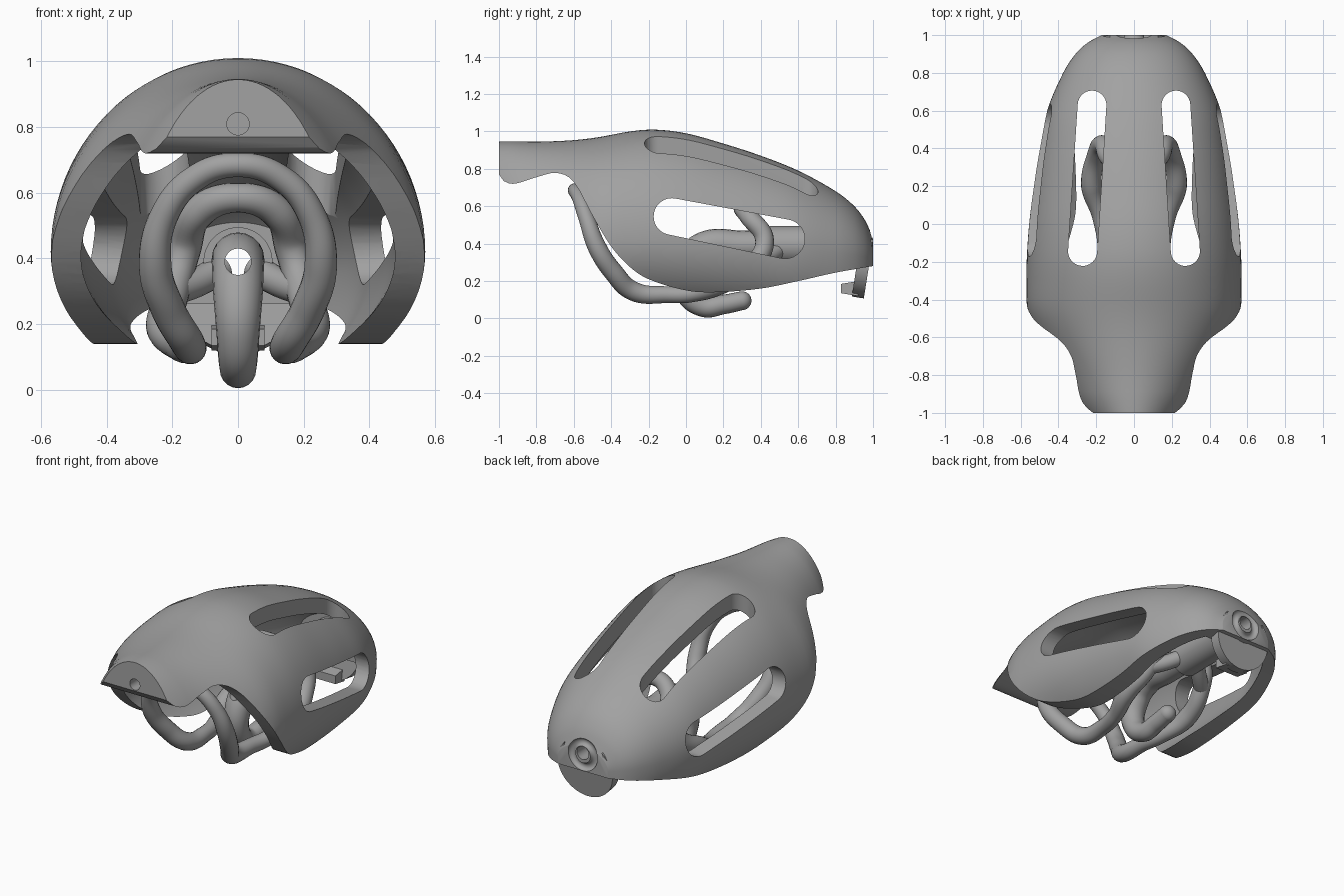
import bpy, bmesh, math
from mathutils import Vector, Matrix

cube = bpy.data.objects.get("Cube")
if cube:
    bpy.data.objects.remove(cube, do_unlink=True)

grey = bpy.data.materials.new("mid grey")
grey.use_nodes = True
grey.diffuse_color = (0.36, 0.36, 0.36, 1)
grey.node_tree.nodes["Principled BSDF"].inputs["Base Color"].default_value = grey.diffuse_color


def activate(ob):
    bpy.ops.object.select_all(action='DESELECT')
    ob.select_set(True)
    bpy.context.view_layer.objects.active = ob


def make(name, bm):
    bmesh.ops.recalc_face_normals(bm, faces=bm.faces)
    me = bpy.data.meshes.new(name)
    bm.to_mesh(me)
    bm.free()
    me.materials.append(grey)
    ob = bpy.data.objects.new(name, me)
    bpy.context.collection.objects.link(ob)
    return ob


def smooth(ob, angle=35):
    activate(ob)
    bpy.ops.object.shade_smooth_by_angle(angle=math.radians(angle))


def cut(ob, cutter):
    cutter.hide_render = True
    mod = ob.modifiers.new("cut", 'BOOLEAN')
    mod.operation = 'DIFFERENCE'
    mod.solver = 'EXACT'
    mod.object = cutter
    activate(ob)
    bpy.ops.object.modifier_apply(modifier=mod.name)
    bpy.data.objects.remove(cutter, do_unlink=True)


def sample(table, y):
    """Smooth interpolation of (y, value, ...) rows."""
    n = len(table)
    i = max(j for j in range(n - 1) if table[j][0] <= y or j == 0)
    a, b = table[i], table[i + 1]
    t = (y - a[0]) / (b[0] - a[0])
    h = b[0] - a[0]

    def slope(j, k):
        p, q = table[max(j - 1, 0)], table[min(j + 1, n - 1)]
        return (q[k] - p[k]) / (q[0] - p[0])
    out = []
    for k in range(1, len(a)):
        out.append((2*t**3 - 3*t*t + 1) * a[k] + (t**3 - 2*t*t + t) * h * slope(i, k)
                   + (3*t*t - 2*t**3) * b[k] + (t**3 - t*t) * h * slope(i + 1, k))
    return out


# Shell stations: y, half width, crown height, height of widest line
STATIONS = [(-1, .29, .945, .42), (-.95, .33, .947, .42), (-.8, .4, .945, .42),
            (-.65, .48, .95, .42), (-.55, .53, .958, .42), (-.45, .565, .972, .42),
            (-.3, .57, 1.0, .42), (-.17, .567, 1.01, .42), (0, .555, .99, .41),
            (.2, .53, .935, .4), (.4, .5, .87, .39), (.6, .46, .79, .37),
            (.8, .375, .68, .35), (.9, .31, .6, .34), (.96, .245, .52, .33), (1, .17, .43, .32)]


def loft(name, y0, y1, inset, rows=56, sides=96):
    bm = bmesh.new()
    rings = []
    for i in range(rows + 1):
        y = y0 + (y1 - y0) * math.sin(i / rows * math.pi / 2)
        w, top, mid = sample(STATIONS, y)
        w, up, down = w - inset, top - mid - inset, .45 - inset
        ring = []
        for j in range(sides):
            a = 2 * math.pi * j / sides
            s = math.sin(a)
            ring.append(bm.verts.new((w * math.cos(a), y, mid + s * (up if s > 0 else down))))
        rings.append(ring)
    for r, q in zip(rings, rings[1:]):
        for j in range(sides):
            k = (j + 1) % sides
            bm.faces.new((r[j], r[k], q[k], q[j]))
    bm.faces.new(rings[0])
    bm.faces.new(rings[-1])
    return make(name, bm)


def prism(name, pts, depth):
    """Extrude a closed outline of 3D points along a vector."""
    bm = bmesh.new()
    face = bm.faces.new([bm.verts.new(p) for p in pts])
    geo = bmesh.ops.extrude_face_region(bm, geom=[face])
    bmesh.ops.translate(bm, vec=depth, verts=[v for v in geo["geom"] if isinstance(v, bmesh.types.BMVert)])
    return make(name, bm)


def capsule(a, b, ra, rb, n=16):
    """Rounded slot outline between two points in a plane."""
    d = math.atan2(b[1] - a[1], b[0] - a[0])
    pts = []
    for c, r, start in ((b, rb, d - math.pi / 2), (a, ra, d + math.pi / 2)):
        for i in range(n + 1):
            t = start + math.pi * i / n
            pts.append((c[0] + r * math.cos(t), c[1] + r * math.sin(t)))
    return pts


def rod(name, r, y0, y1, z, n=48, tilt=0):
    bm = bmesh.new()
    bmesh.ops.create_cone(bm, cap_ends=True, segments=n, radius1=r, radius2=r, depth=y1 - y0,
                          matrix=Matrix.Translation((0, (y0 + y1) / 2, z)) @ Matrix.Rotation(math.pi / 2 + tilt, 4, 'X'))
    return make(name, bm)


def tube(name, pts, cyclic=False):
    """Round tube through (x, y, z, radius) points."""
    cu = bpy.data.curves.new(name, 'CURVE')
    cu.dimensions = '3D'
    cu.bevel_depth = 1
    cu.bevel_resolution = 8
    cu.resolution_u = 10
    cu.use_fill_caps = True
    sp = cu.splines.new('BEZIER')
    sp.bezier_points.add(len(pts) - 1)
    sp.use_cyclic_u = cyclic
    for bp, p in zip(sp.bezier_points, pts):
        bp.co = p[:3]
        bp.radius = p[3]
        bp.handle_left_type = bp.handle_right_type = 'AUTO'
    ob = bpy.data.objects.new(name, cu)
    bpy.context.collection.objects.link(ob)
    cu.materials.append(grey)
    activate(ob)
    bpy.ops.object.convert(target='MESH')
    return bpy.context.object


# Outer shell, hollowed
shell = loft("shell", -1, 1, 0)
cut(shell, loft("hollow", -.74, .9, .09))

# Lower edge of the shell: front lip, notch and sweeping skirt
EDGE = [(-1, .77), (-.975, .735), (-.92, .72), (-.8, .755), (-.69, .778), (-.6, .73), (-.5, .55),
        (-.4, .385), (-.3, .275), (-.2, .21), (0, .15), (.15, .14), (.4, .16), (.6, .2), (.8, .245), (1, .28)]
under = [(-.8, -1.2, -.5), (-.8, -1.2, .8)]
under += [(-.8, y, sample(EDGE, y)[0]) for y in (-1 + 2 * i / 80 for i in range(81))]
under += [(-.8, 1.2, .3), (-.8, 1.2, -.5)]
cut(shell, prism("underside", under, (1.6, 0, 0)))

# Slots in the crown and in the sides
for side in (1, -1):
    crown = capsule((side * .272, -.145), (side * .222, .63), .077, .076)
    cut(shell, prism("crown_slot", [(x, y, .5) for x, y in crown], (0, 0, .7)))
    flank = capsule((-.075, .545), (.53, .425), .098, .105)
    cut(shell, prism("side_slot", [(side * .15, y, z) for y, z in flank], (side * .6, 0, 0)))

# Pin hole in the lip, through hole and ring groove at the back
cut(shell, rod("pin_hole", .034, -1.1, -.8, .81))
cut(shell, rod("through_hole", .04, .7, 1.1, .39))
bpy.ops.mesh.primitive_torus_add(location=(0, 1.0, .38), rotation=(math.pi / 2, 0, 0),
                                 major_radius=.075, minor_radius=.024, major_segments=48)
cut(shell, bpy.context.object)
smooth(shell)

# Round plate below the back, with its catch
plate = rod("back_plate", .185, .915, .98, .295, 64, math.radians(-9))
cut(plate, rod("plate_hole", .13, .8, 1.1, .4))
smooth(plate)
catch = prism("catch", [(-.08, .83, .135), (-.08, .83, .185), (-.08, .92, .2), (-.08, .92, .12)], (.16, 0, 0))

# Closed loop, mirrored about the centre
half = [(.13, -.57, .645, .04), (.225, -.53, .53, .043), (.252, -.475, .38, .05), (.215, -.39, .25, .052),
        (.155, -.28, .145, .052), (.15, -.1, .127, .045), (.18, .05, .135, .045), (.225, .2, .19, .055),
        (.2, .36, .29, .05), (.165, .42, .42, .05), (.12, .34, .54, .05)]
loop = [(0, -.595, .685, .037)] + half + [(0, .3, .585, .045)]
loop += [(-x, y, z, r) for x, y, z, r in reversed(half)]
smooth(tube("loop", loop, True))

# Central hooked pipe with a collar
hook = tube("hooked_pipe", [(0, .9, .39, .08), (0, .3, .39, .08), (0, .1, .385, .08), (0, .01, .3, .076),
                            (0, 0, .15, .064), (0, .09, .065, .056), (0, .2, .075, .052), (0, .3, .095, .05)])
collar = rod("collar", .105, .45, .93, .39)
for part in (hook, collar):
    cut(part, rod("bore", .04, -.2, 1.1, .39))
    smooth(part)
bpy.ops.mesh.primitive_uv_sphere_add(radius=.05, location=(0, .3, .095), segments=24, ring_count=16)
tip = bpy.context.object
tip.name = "hook_tip"
tip.data.materials.append(grey)
smooth(tip)

# Side braces from the loop to the collar
for side, label in ((1, "left"), (-1, "right")):
    smooth(tube(label + "_brace", [(side * .2, .37, .3, .045), (side * .12, .44, .33, .045), (side * .05, .5, .37, .045)]))
